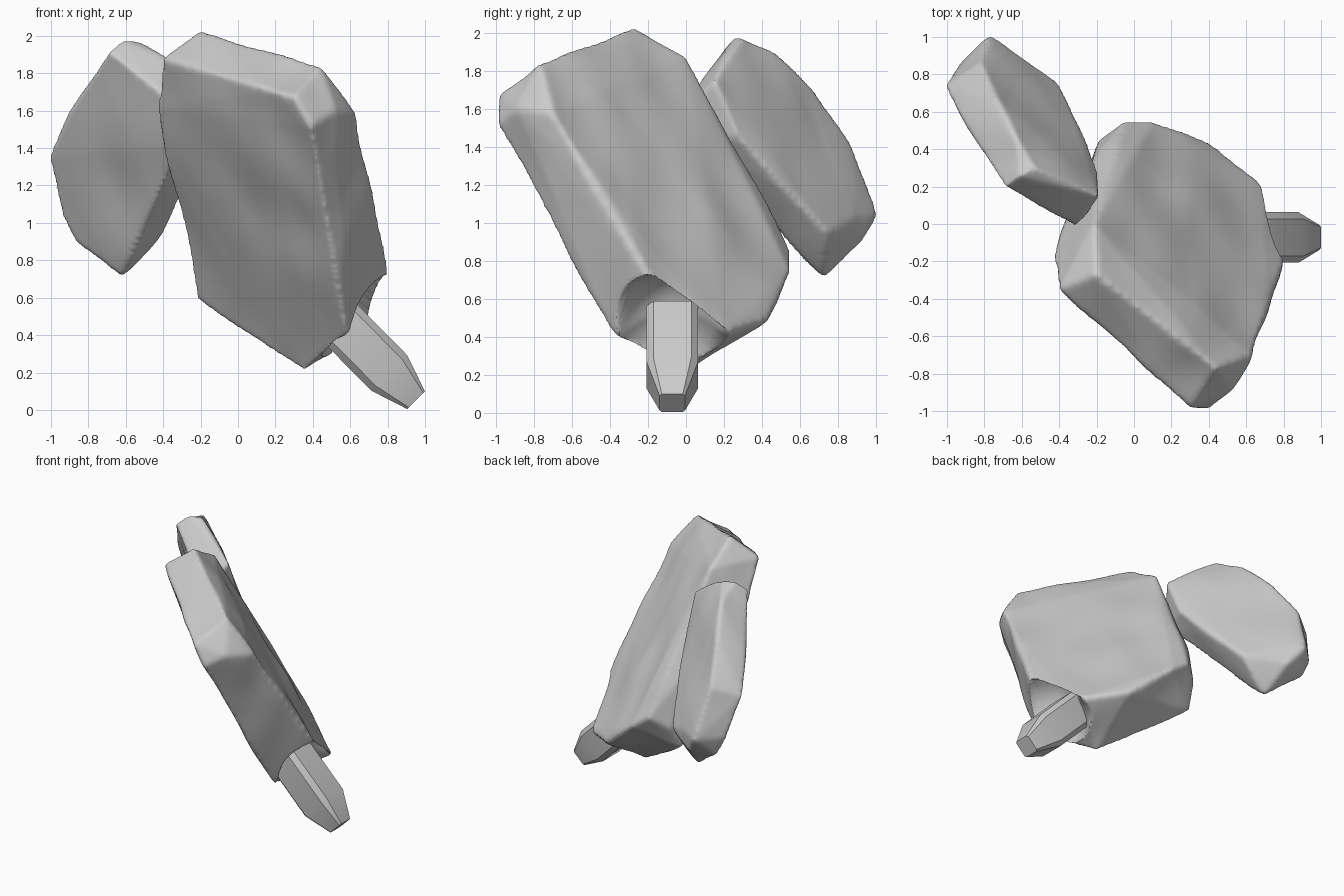
import bpy
import bmesh
from mathutils import Vector, noise

cube = bpy.data.objects.get("Cube")
if cube:
    bpy.data.objects.remove(cube, do_unlink=True)

stone = bpy.data.materials.new("stone grey")
stone.use_nodes = True
stone.diffuse_color = (0.6, 0.6, 0.6, 1)
bsdf = next(n for n in stone.node_tree.nodes if n.type == 'BSDF_PRINCIPLED')
bsdf.inputs["Base Color"].default_value = (0.6, 0.6, 0.6, 1)


def add_object(name, bm):
    mesh = bpy.data.meshes.new(name)
    bmesh.ops.recalc_face_normals(bm, faces=bm.faces)
    bm.to_mesh(mesh)
    bm.free()
    obj = bpy.data.objects.new(name, mesh)
    bpy.context.collection.objects.link(obj)
    mesh.materials.append(stone)
    return obj


def shade(obj, angle):
    bpy.ops.object.select_all(action='DESELECT')
    obj.select_set(True)
    bpy.context.view_layer.objects.active = obj
    bpy.ops.object.shade_smooth_by_angle(angle=angle)


def rock(name, corners, hollow=None):
    """Hull of a few corners with worn edges and a weathered surface."""
    bm = bmesh.new()
    for c in corners:
        bm.verts.new(c)
    hull = bmesh.ops.convex_hull(bm, input=bm.verts)
    loose = set(hull["geom_interior"] + hull["geom_unused"])
    bmesh.ops.delete(bm, geom=[v for v in loose if isinstance(v, bmesh.types.BMVert)],
                     context='VERTS')
    obj = add_object(name, bm)
    remesh = obj.modifiers.new("even_grid", 'REMESH')
    remesh.mode = 'VOXEL'
    remesh.voxel_size = 0.015
    soften = obj.modifiers.new("worn_edges", 'SMOOTH')
    soften.factor = 0.5
    soften.iterations = 9
    graph = bpy.context.evaluated_depsgraph_get()
    mesh = bpy.data.meshes.new_from_object(obj.evaluated_get(graph))
    obj.modifiers.clear()
    obj.data = mesh

    # Broad weathering, and a hollow cut only into faces along its direction
    normals = [v.normal.copy() for v in mesh.vertices]
    for v, n in zip(mesh.vertices, normals):
        p = Vector((v.co.x * 3.2, v.co.y * 3.2, v.co.z * 1.8))
        push = n * (0.004 + 0.022 * noise.noise(p))
        if hollow:
            centre, direction, radius, depth = hollow
            d = min(1, (v.co - centre).length / radius)
            facing = min(1, max(0, 1.6 * n.dot(direction) - 0.3))
            push -= direction * depth * facing * (1 - d * d)
        v.co += push
    if not mesh.materials:
        mesh.materials.append(stone)
    shade(obj, 0.7)


axis = Vector((0.7, 0, -0.71)).normalized()

# Large slab: front face, then back face
rock("large_slab", [
    (-0.40, -0.35, 1.88), (0.20, -0.90, 1.70), (0.30, -0.98, 1.67),
    (0.39, -0.99, 1.52), (0.58, -0.38, 0.40), (0.35, 0.00, 0.20),
    (-0.21, 0.36, 0.59), (-0.31, 0.09, 1.10), (-0.43, -0.18, 1.62),
    (-0.20, -0.27, 2.02), (0.44, -0.77, 1.84), (0.52, -0.89, 1.60),
    (0.63, -0.70, 1.57), (0.68, -0.55, 1.28), (0.71, -0.39, 1.10),
    (0.80, -0.19, 0.71), (0.69, 0.20, 0.42), (0.40, 0.42, 0.49),
    (0.10, 0.55, 0.74), (-0.05, 0.55, 0.85), (-0.18, 0.45, 0.76),
    (-0.21, 0.33, 1.15), (-0.21, 0.00, 1.87),
], (Vector((0.67, -0.07, 0.49)), axis, 0.3, 0.2))

# Small slab behind: front face, then back face
rock("small_slab", [
    (-0.62, 0.72, 0.72), (-0.30, 0.05, 1.43), (-0.30, -0.01, 1.58),
    (-0.42, 0.04, 1.70), (-0.70, 0.19, 1.92), (-0.91, 0.55, 1.58),
    (-1.02, 0.74, 1.35), (-0.94, 0.84, 1.05), (-0.86, 0.85, 0.90),
    (-0.62, 0.25, 1.99), (-0.52, 0.30, 1.98), (-0.38, 0.20, 1.88),
    (-0.18, 0.15, 1.75), (-0.19, 0.28, 1.45), (-0.29, 0.50, 1.20),
    (-0.40, 0.74, 0.95), (-0.60, 0.89, 1.03), (-0.67, 0.93, 0.90),
    (-0.77, 1.00, 1.04), (-0.82, 0.87, 1.42), (-0.73, 0.66, 1.71),
    (-0.63, 0.46, 1.90),
])

# Peg: chamfered square bar tapering to a blunt tip
across = Vector((0, 1, 0))
up = axis.cross(across)
tip = Vector((0.952, -0.072, 0.052))
bm = bmesh.new()
rings = []
for back, half, cut in ((0.62, 0.135, 0.035), (0.205, 0.135, 0.035), (0, 0.067, 0.012)):
    inner = half - cut
    profile = []
    for sx, sy in ((1, 1), (-1, 1), (-1, -1), (1, -1)):
        pair = [(sx * half, sy * inner), (sx * inner, sy * half)]
        profile += pair if sx * sy > 0 else pair[::-1]
    rings.append([bm.verts.new(tip - axis * back + across * a + up * b)
                  for a, b in profile])
for r0, r1 in zip(rings, rings[1:]):
    for i in range(len(r0)):
        j = (i + 1) % len(r0)
        bm.faces.new((r0[i], r0[j], r1[j], r1[i]))
bm.faces.new(rings[0])
bm.faces.new(rings[-1])
shade(add_object("peg", bm), 0.5)
